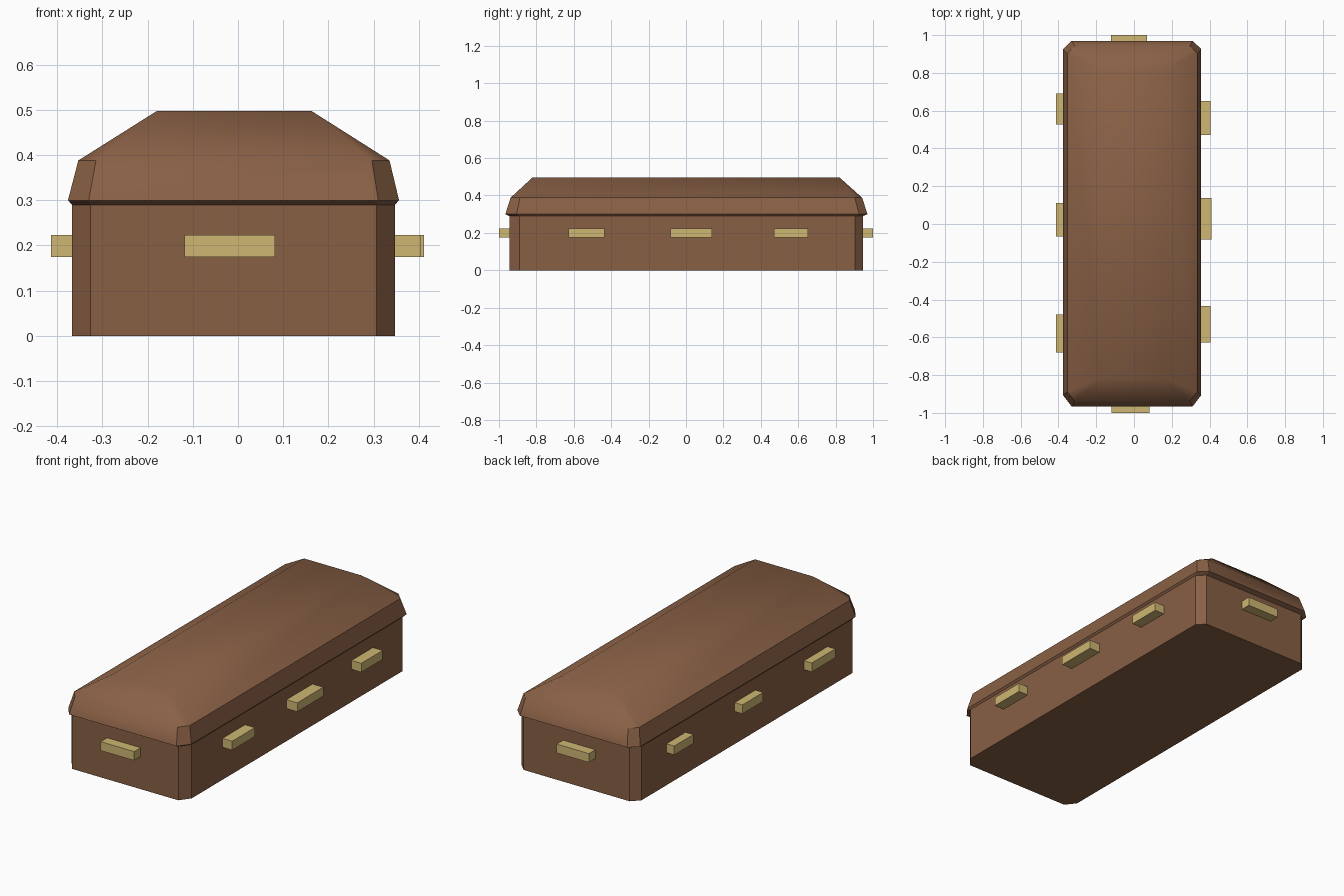
import bpy, bmesh

if "Cube" in bpy.data.objects:
    bpy.data.objects.remove(bpy.data.objects["Cube"])


def material(name, rgb):
    m = bpy.data.materials.new(name)
    m.diffuse_color = (*rgb, 1)
    m.use_nodes = True
    m.node_tree.nodes["Principled BSDF"].inputs["Base Color"].default_value = m.diffuse_color
    return m


wood = material("wood", (0.25, 0.117, 0.06))
brass = material("brass", (0.62, 0.47, 0.17))


def ring(bm, x0, x1, y0, y1, z, cx, cf, cb):
    """Rectangle with cut corners: cx along x, cf / cb along y at front / back."""
    pts = [(x0 + cx, y0), (x1 - cx, y0), (x1, y0 + cf), (x1, y1 - cb),
           (x1 - cx, y1), (x0 + cx, y1), (x0, y1 - cb), (x0, y0 + cf)]
    return [bm.verts.new((x, y, z)) for x, y in pts]


def loft(name, rings, cap_bottom, cap_top):
    bm = bmesh.new()
    loops = [ring(bm, *r) for r in rings]
    for a, b in zip(loops, loops[1:]):
        for i in range(8):
            j = (i + 1) % 8
            bm.faces.new((a[i], a[j], b[j], b[i]))
    if cap_bottom:
        bm.faces.new(loops[0][::-1])
    if cap_top:
        bm.faces.new(loops[-1])
    # zero-size corner cuts collapse to plain corners
    bmesh.ops.remove_doubles(bm, verts=bm.verts, dist=1e-5)
    bmesh.ops.recalc_face_normals(bm, faces=bm.faces)
    me = bpy.data.meshes.new(name)
    bm.to_mesh(me)
    bm.free()
    ob = bpy.data.objects.new(name, me)
    bpy.context.collection.objects.link(ob)
    me.materials.append(wood)
    return ob


def box(name, x0, x1, y0, y1, z0=0.175, z1=0.223):
    bpy.ops.mesh.primitive_cube_add(
        size=1, location=((x0 + x1) / 2, (y0 + y1) / 2, (z0 + z1) / 2))
    ob = bpy.context.object
    ob.name = name
    ob.scale = (x1 - x0, y1 - y0, z1 - z0)
    ob.data.materials.append(brass)


# Body with cut corners; its open top is closed by the lid
seam = (-0.367, 0.347, -0.945, 0.945, 0.29, 0.041, 0.055, 0.042)
loft("body", [(*seam[:4], 0, *seam[5:]), seam], True, False)

# Lid: underside lip, steep rim band, domed hip top
lid = loft("lid", [
    seam,
    (-0.376, 0.356, -0.966, 0.970, 0.30, 0.046, 0.060, 0.044),
    (-0.353, 0.335, -0.938, 0.942, 0.388, 0.039, 0.050, 0.040),
    (-0.180, 0.163, -0.82, 0.82, 0.497, 0, 0, 0)], False, True)

# Lid is smooth, except for the lip, corner creases and long side creases
me = lid.data
me.shade_smooth()
for e in me.edges:
    a, b = (me.vertices[i].co for i in e.vertices)
    low, high = min(a.z, b.z), max(a.z, b.z)
    end_crease = low > 0.38 and abs(a.y - b.y) < 1e-4
    if high < 0.39 and not end_crease:
        e.use_edge_sharp = True

# Handles along the sides
for i, (y0, y1, x) in enumerate([(-0.628, -0.435, 0.405), (-0.083, 0.138, 0.411),
                                 (0.47, 0.652, 0.405)]):
    box(f"right_handle_{i + 1}", 0.34, x, y0, y1)
for i, (y0, y1) in enumerate([(-0.68, -0.48), (-0.067, 0.11), (0.527, 0.69)]):
    box(f"left_handle_{i + 1}", -0.413, -0.36, y0, y1)

# Handles on the ends
box("front_handle", -0.118, 0.082, -1.0, -0.94)
box("back_handle", -0.122, 0.07, 0.94, 1.0)
